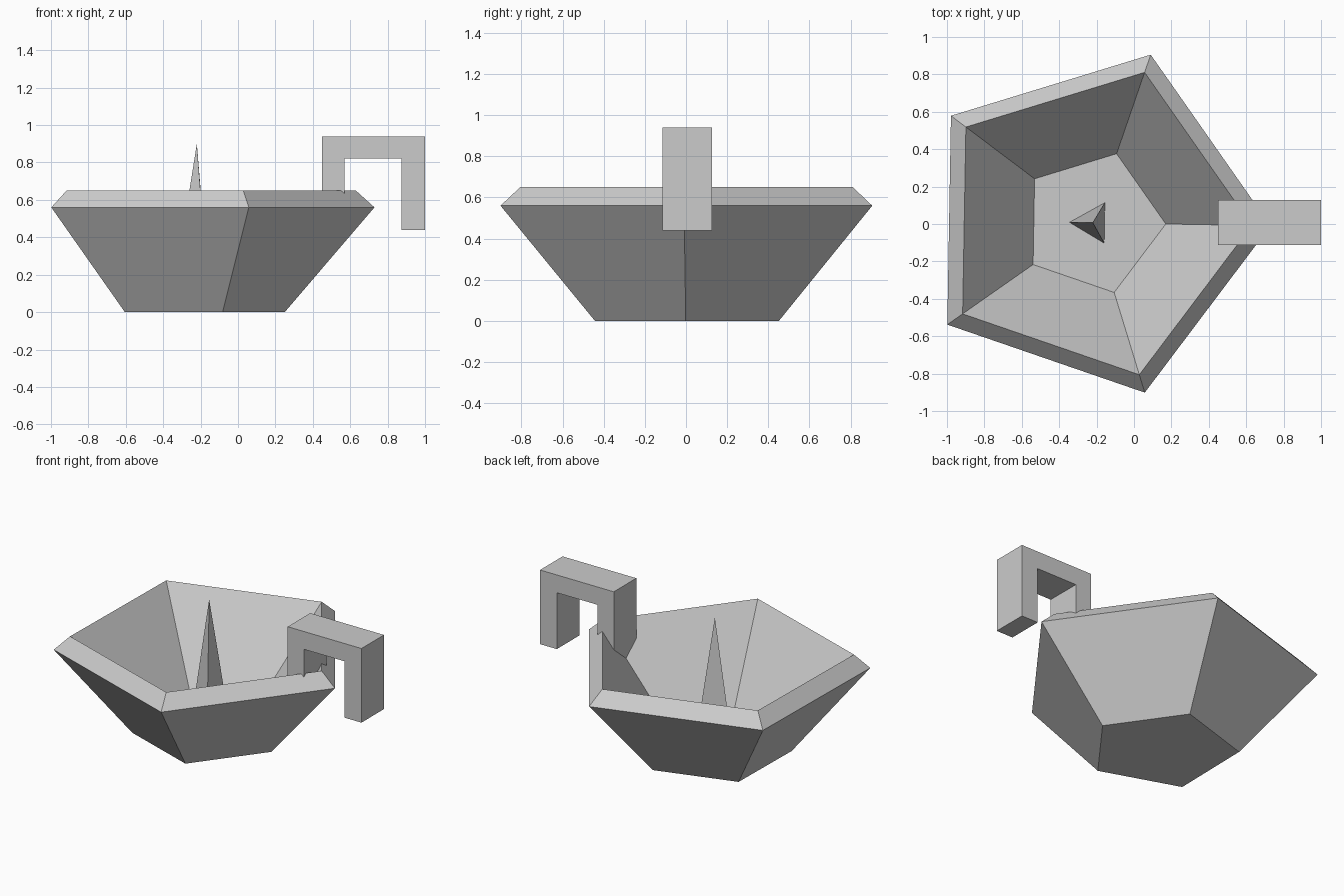
import bpy, bmesh
from math import cos, sin, pi, radians

cube = bpy.data.objects.get("Cube")
if cube:
    bpy.data.objects.remove(cube)

grey = bpy.data.materials.new("light_grey")
grey.use_nodes = True
colour = (0.6, 0.6, 0.6, 1)
grey.diffuse_color = colour
grey.node_tree.nodes["Principled BSDF"].inputs["Base Color"].default_value = colour

CX, CY = -0.22, 0.007


def finish(name, bm):
    bmesh.ops.recalc_face_normals(bm, faces=bm.faces)
    mesh = bpy.data.meshes.new(name)
    bm.to_mesh(mesh)
    bm.free()
    mesh.materials.append(grey)
    obj = bpy.data.objects.new(name, mesh)
    bpy.context.collection.objects.link(obj)
    return obj


def ring(bm, sides, radius, z, turn):
    angles = [radians(turn) + 2 * pi * i / sides for i in range(sides)]
    return [bm.verts.new((CX + radius * cos(a), CY + radius * sin(a), z)) for a in angles]


def lathe(name, profile, sides, turn):
    """Stack rings of (radius, z) and close both ends."""
    bm = bmesh.new()
    rings = [ring(bm, sides, r, z, turn) for r, z in profile]
    for low, high in zip(rings, rings[1:]):
        for i in range(sides):
            j = (i + 1) % sides
            bm.faces.new((low[i], low[j], high[j], high[i]))
    bm.faces.new(rings[0])
    bm.faces.new(rings[-1])
    return finish(name, bm)


# Five-sided bowl: outer wall, bevelled rim, inner wall and floor
lathe("bowl", [(0.47, 0), (0.95, 0.56), (0.85, 0.65), (0.39, 0.115)], 5, -1)

# Three-sided spike standing on the bowl floor
bm = bmesh.new()
base = ring(bm, 3, 0.125, 0.115, 179)
tip = bm.verts.new((CX, CY, 0.9))
bm.faces.new(base)
for i in range(3):
    bm.faces.new((base[i], base[(i + 1) % 3], tip))
finish("spike", bm)

# Hooked handle: side outline extruded across y, inner leg sunk in the wall
outline = [(0.45, 0.43), (0.57, 0.53), (0.57, 0.82), (0.875, 0.82),
           (0.875, 0.44), (1, 0.44), (1, 0.94), (0.45, 0.94)]
bm = bmesh.new()
side = bm.faces.new([bm.verts.new((x, CY - 0.12, z)) for x, z in outline])
extruded = bmesh.ops.extrude_face_region(bm, geom=[side], use_keep_orig=True)
moved = [v for v in extruded["geom"] if isinstance(v, bmesh.types.BMVert)]
bmesh.ops.translate(bm, verts=moved, vec=(0, 0.24, 0))
finish("handle", bm)
